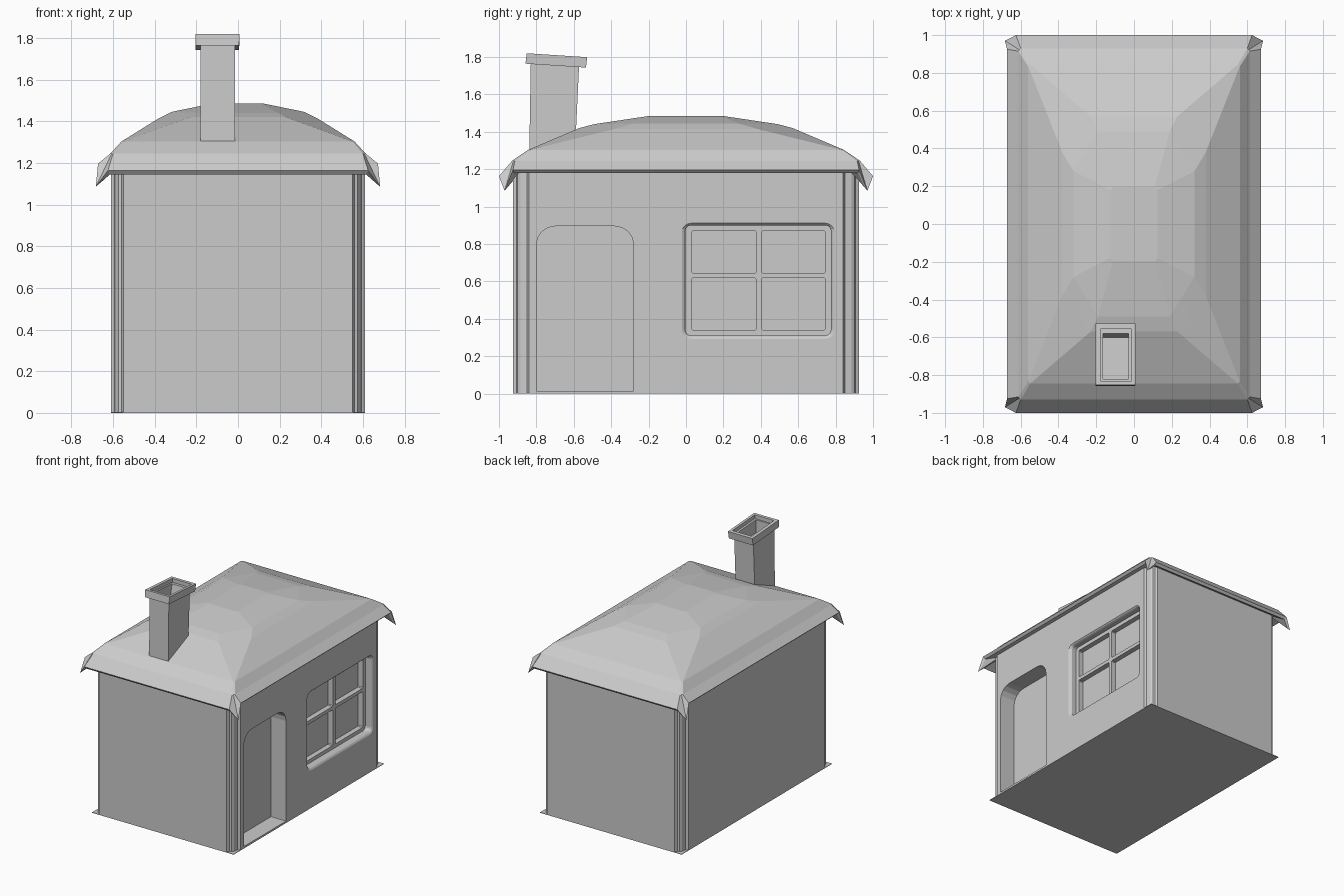
import bpy, bmesh, math

if "Cube" in bpy.data.objects:
    bpy.data.objects.remove(bpy.data.objects["Cube"])


def loft(name, rings):
    """Skin equal-length closed rings and cap both ends."""
    bm = bmesh.new()
    vs = [[bm.verts.new(p) for p in r] for r in rings]
    n = len(vs[0])
    for lo, hi in zip(vs, vs[1:]):
        for i in range(n):
            j = (i + 1) % n
            bm.faces.new((lo[i], lo[j], hi[j], hi[i]))
    bm.faces.new(vs[0])
    bm.faces.new(vs[-1])
    bmesh.ops.recalc_face_normals(bm, faces=bm.faces)
    me = bpy.data.meshes.new(name)
    bm.to_mesh(me)
    bm.free()
    ob = bpy.data.objects.new(name, me)
    bpy.context.collection.objects.link(ob)
    return ob


def four_way(pts):
    """Mirror one corner's points (front to side) into a full closed ring."""
    rev = pts[::-1]
    return ([(x, -y, z) for x, y, z in pts] + [(x, y, z) for x, y, z in rev] +
            [(-x, y, z) for x, y, z in pts] + [(-x, -y, z) for x, y, z in rev])


def rounded(x, y0, y1, z0, z1, rb, rt, n=4):
    """Rounded rectangle in the plane at x, with bottom and top radii."""
    out = []
    for k, (y, z, r) in enumerate([(y1 - rt, z1 - rt, rt), (y0 + rt, z1 - rt, rt),
                                   (y0 + rb, z0 + rb, rb), (y1 - rb, z0 + rb, rb)]):
        for i in range(n + 1):
            a = math.pi / 2 * (k + i / n)
            out.append((x, y + r * math.cos(a), z + r * math.sin(a)))
    return out


def cut(target, cutter):
    m = target.modifiers.new("cut", 'BOOLEAN')
    m.operation = 'DIFFERENCE'
    m.solver = 'EXACT'
    m.object = cutter
    bpy.context.view_layer.objects.active = target
    bpy.ops.object.modifier_apply(modifier=m.name)
    bpy.data.objects.remove(cutter, do_unlink=True)


# walls with notched, ribbed corners
corner = [(0.55, 0.925), (0.56, 0.905), (0.575, 0.9), (0.585, 0.885), (0.592, 0.85), (0.61, 0.84)]
walls = loft("walls", [four_way([(x, y, z) for x, y in corner]) for z in (0.0, 1.205)])

# square floor plate
loft("floor_plate", [four_way([(0.61, 0.925, z)]) for z in (0.0, 0.004)])

# doorway recess
cut(walls, loft("door_cutter", [rounded(x, -0.80, -0.28, 0.015, 0.895, 0.002, 0.1)
                                for x in (0.48, 0.70)]))

# window recess with flared edge, then four panes
cut(walls, loft("window_cutter", [
    rounded(x, -0.003 - g, 0.775 + g, 0.312 - g, 0.9 + g * 0.6, 0.03 + g, 0.03 + g)
    for x, g in ((0.555, 0), (0.592, 0), (0.603, 0.007), (0.612, 0.022), (0.66, 0.022))]))
for y0, y1 in ((0.03, 0.375), (0.405, 0.745)):
    for z0, z1 in ((0.34, 0.618), (0.645, 0.87)):
        cut(walls, loft("pane_cutter", [rounded(x, y0, y1, z0, z1, 0.006, 0.006, 1)
                                        for x in (0.515, 0.60)]))


# faceted hip roof: each level has a front point, a corner point and a side point
def level(a, b, p=None):
    p = p or tuple((u + v) / 2 for u, v in zip(a, b))
    return four_way([a, p, b])


loft("roof", [
    level((0.56, 0.89, 1.20), (0.58, 0.87, 1.20)),
    level((0.615, 0.985, 1.145), (0.655, 0.92, 1.18), (0.67, 0.957, 1.10)),
    level((0.625, 1.0, 1.163), (0.672, 0.925, 1.197), (0.683, 0.97, 1.085)),
    level((0.60, 0.93, 1.245), (0.613, 0.915, 1.245)),
    level((0.55, 0.845, 1.303), (0.56, 0.835, 1.303)),
    level((0.23, 0.57, 1.42), (0.38, 0.38, 1.415)),
    level((0.19, 0.49, 1.441), (0.32, 0.28, 1.445)),
    level((0.11, 0.195, 1.485), (0.125, 0.18, 1.485)),
])


# hollow chimney with a slightly tilted, stepped cap
def stack_ring(x0, x1, y0, y1, z, tilt=0.065):
    return [(x, y, z - tilt * (y + 0.7))
            for x, y in ((x0, y0), (x1, y0), (x1, y1), (x0, y1))]


loft("chimney", [
    stack_ring(-0.185, -0.01, -0.845, -0.575, 1.27, 0),
    stack_ring(-0.18, -0.015, -0.838, -0.59, 1.33, -0.35),
    stack_ring(-0.18, -0.015, -0.83, -0.572, 1.755),
    stack_ring(-0.203, 0.005, -0.858, -0.535, 1.754),
    stack_ring(-0.203, 0.008, -0.852, -0.528, 1.81),
    stack_ring(-0.178, -0.012, -0.83, -0.555, 1.81),
    stack_ring(-0.178, -0.012, -0.83, -0.555, 1.78),
    stack_ring(-0.163, -0.028, -0.82, -0.58, 1.78),
    stack_ring(-0.163, -0.028, -0.82, -0.60, 1.68),
])
